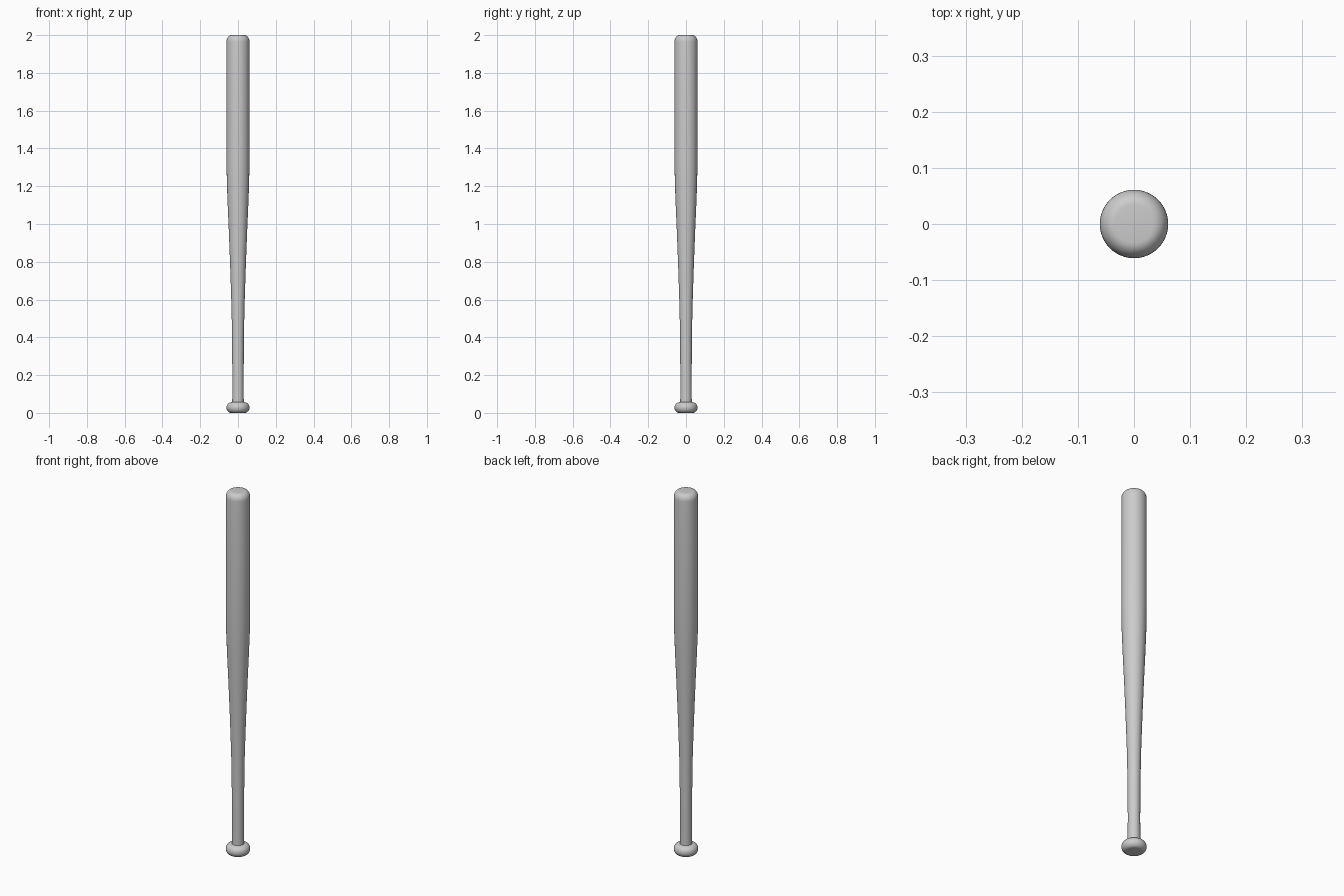
import bpy, bmesh, math

if "Cube" in bpy.data.objects:
    bpy.data.objects.remove(bpy.data.objects["Cube"])


def lathe(name, profile, sides=48):
    """Revolve a (radius, z) profile around the z axis; the ends lie on the axis."""
    bm = bmesh.new()
    verts = [bm.verts.new((r, 0, z)) for r, z in profile]
    edges = [bm.edges.new(pair) for pair in zip(verts, verts[1:])]
    bmesh.ops.spin(bm, geom=verts + edges, cent=(0, 0, 0), axis=(0, 0, 1),
                   angle=2 * math.pi, steps=sides, use_duplicate=False)
    bmesh.ops.remove_doubles(bm, verts=bm.verts[:], dist=0.00005)
    bmesh.ops.recalc_face_normals(bm, faces=bm.faces[:])
    mesh = bpy.data.meshes.new(name)
    bm.to_mesh(mesh)
    bm.free()
    obj = bpy.data.objects.new(name, mesh)
    bpy.context.collection.objects.link(obj)
    bpy.ops.object.select_all(action='DESELECT')
    obj.select_set(True)
    bpy.context.view_layer.objects.active = obj
    bpy.ops.object.shade_smooth_by_angle(angle=math.radians(40))
    return obj


def arc(cr, cz, rr, rz, start, end, steps=8):
    """Elliptical arc of profile points, angles in degrees."""
    angles = [math.radians(start + (end - start) * i / steps) for i in range(steps + 1)]
    return [(cr + rr * math.cos(a), cz + rz * math.sin(a)) for a in angles]


# Knob: flat underside and rounded rim
knob = [(0, 0)] + arc(0.036, 0.028, 0.025, 0.028, -90, 90, 14)

# Handle, long taper and barrel
shaft = [(0.0305, 0.058), (0.0300, 0.20), (0.0315, 0.40), (0.0340, 0.55),
         (0.0405, 0.75), (0.0480, 0.95), (0.0545, 1.10), (0.0590, 1.22),
         (0.0610, 1.35)]

# Rounded barrel end
tip = arc(0.034, 1.965, 0.027, 0.035, 0, 90) + [(0, 2.0)]

lathe("baseball_bat", knob + shaft + tip)
